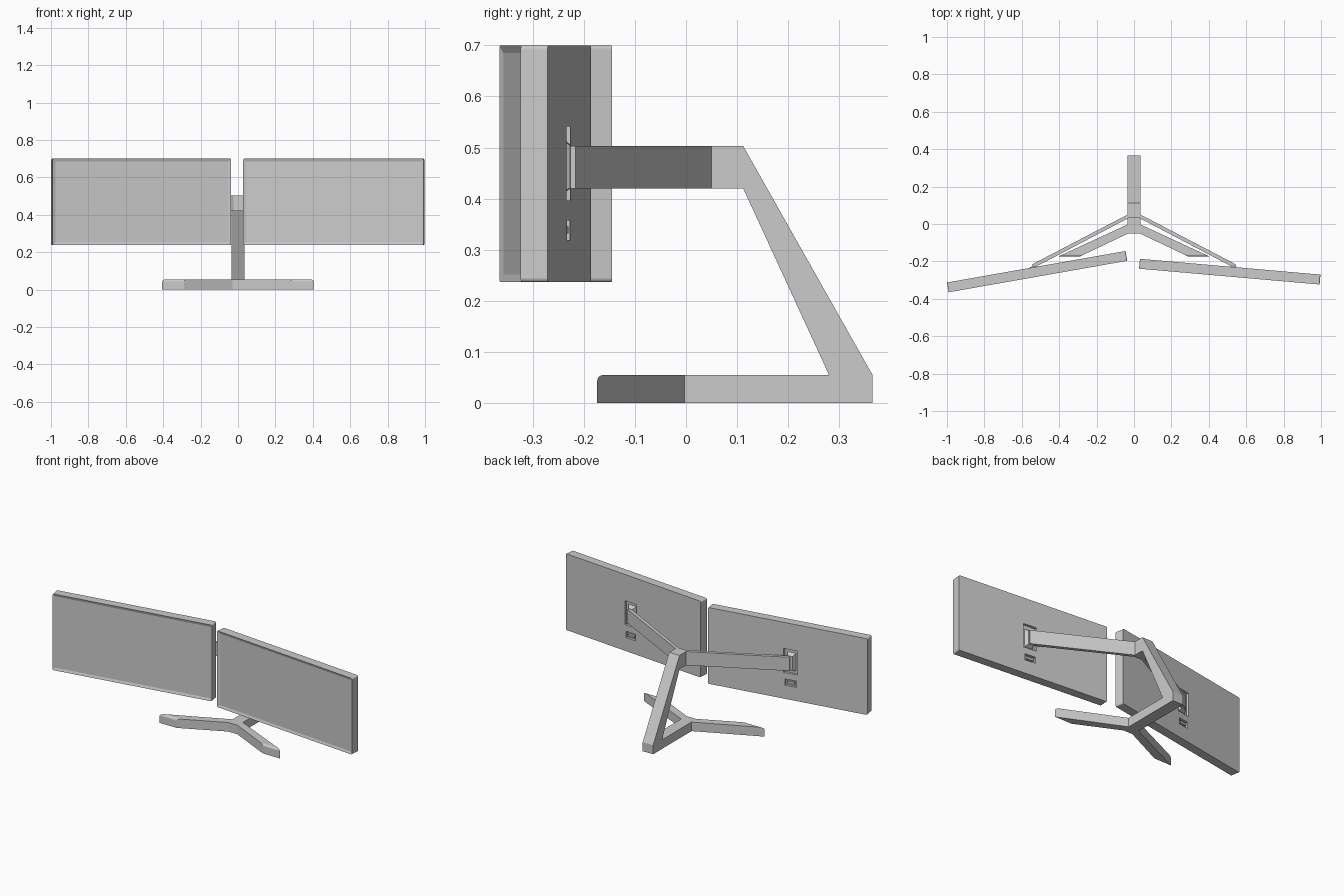
import bpy, bmesh
from math import radians
from mathutils import Matrix, Vector

if "Cube" in bpy.data.objects:
    bpy.data.objects.remove(bpy.data.objects["Cube"])


def finish(bm, name, matrix=None):
    bmesh.ops.recalc_face_normals(bm, faces=bm.faces)
    me = bpy.data.meshes.new(name)
    bm.to_mesh(me)
    bm.free()
    ob = bpy.data.objects.new(name, me)
    bpy.context.collection.objects.link(ob)
    if matrix:
        ob.matrix_world = matrix
    return ob


def prism(points, offset):
    """Closed polygon extruded along an offset vector."""
    bm = bmesh.new()
    face = bm.faces.new([bm.verts.new(p) for p in points])
    ext = bmesh.ops.extrude_face_region(bm, geom=[face])
    moved = [g for g in ext["geom"] if isinstance(g, bmesh.types.BMVert)]
    bmesh.ops.translate(bm, verts=moved, vec=offset)
    bmesh.ops.recalc_face_normals(bm, faces=bm.faces)
    return bm


def box(size, center):
    bm = bmesh.new()
    bmesh.ops.create_cube(bm, size=1)
    bmesh.ops.scale(bm, verts=bm.verts, vec=size)
    bmesh.ops.translate(bm, verts=bm.verts, vec=center)
    return bm


# V-shaped base with a rear spine and rounded toe tips
half = [(0.035, 0.28), (0.035, -0.003), (0.405, -0.174), (0.29, -0.174), (0.03, -0.05)]
plan = half + [(-x, y) for x, y in reversed(half)]
bm = prism([(x, y, 0) for x, y in plan], (0, 0, 0.055))
tips = [e for e in bm.edges if all(v.co.y < -0.17 and v.co.z > 0.05 for v in e.verts)]
bmesh.ops.bevel(bm, geom=tips, offset=0.012, segments=4, profile=0.5, affect='EDGES')
finish(bm, "base")

# Slanted column with a short level head
profile = [(0.28, 0), (0.365, 0), (0.365, 0.055), (0.112, 0.503),
           (0.045, 0.503), (0.045, 0.42), (0.112, 0.42), (0.28, 0.055)]
finish(prism([(-0.035, y, z) for y, z in profile], (0.07, 0, 0)), "column")

W, D, H, CZ = 0.969, 0.053, 0.463, 0.4685

for side, label, cx, angle in ((-1, "left", -0.518, 10), (1, "right", 0.512, -5)):
    mat = Matrix.Translation((cx, -0.2548, CZ)) @ Matrix.Rotation(radians(angle), 4, 'Z')
    mx = side * 0.018

    # Monitor: rounded corners and recessed screen
    bm = box((W, D, H), (0, 0, 0))
    corners = [e for e in bm.edges if abs(e.verts[0].co.y - e.verts[1].co.y) > 0.01]
    bmesh.ops.bevel(bm, geom=corners, offset=0.008, segments=4, profile=0.5, affect='EDGES')
    bm.normal_update()
    front = min(bm.faces, key=lambda f: f.calc_center_median().y)
    bmesh.ops.inset_individual(bm, faces=[front], thickness=0.015)
    bmesh.ops.translate(bm, verts=front.verts, vec=(0, 0.005, 0))
    monitor = finish(bm, label + "_monitor", mat)

    # Mount pocket and port pocket in the monitor back
    for part, size, z in (("mount", (0.085, 0.03, 0.145), 0.0),
                          ("port", (0.07, 0.03, 0.038), -0.13)):
        cutter = finish(box(size, (mx, D / 2, z)), label + "_" + part + "_cutter", mat)
        cutter.hide_render = True
        cutter.hide_viewport = True
        cut = monitor.modifiers.new(part, 'BOOLEAN')
        cut.operation, cut.solver, cut.object = 'DIFFERENCE', 'EXACT', cutter

    # Tab inside the port pocket
    finish(box((0.045, 0.014, 0.014), (mx, 0.018, -0.13)), label + "_port_tab", mat)

    # Mount plate tapering back towards the arm
    bm = box((0.055, 0.02, 0.11), (mx, 0.021, -0.004))
    for v in bm.verts:
        if v.co.y > 0.02:
            v.co.x = mx + (v.co.x - mx) * 0.5
            v.co.z = -0.006 + (v.co.z + 0.004) * 0.76
    finish(bm, label + "_mount_plate", mat)

    # Thin blade arm
    arm = [(0, 0.058), (0.035, 0.05), (0.545, -0.216), (0.54, -0.23),
           (0.52, -0.226), (0.025, 0.034), (0, 0.034)]
    finish(prism([(side * x, y, 0.42) for x, y in arm], (0, 0, 0.083)), label + "_arm")
